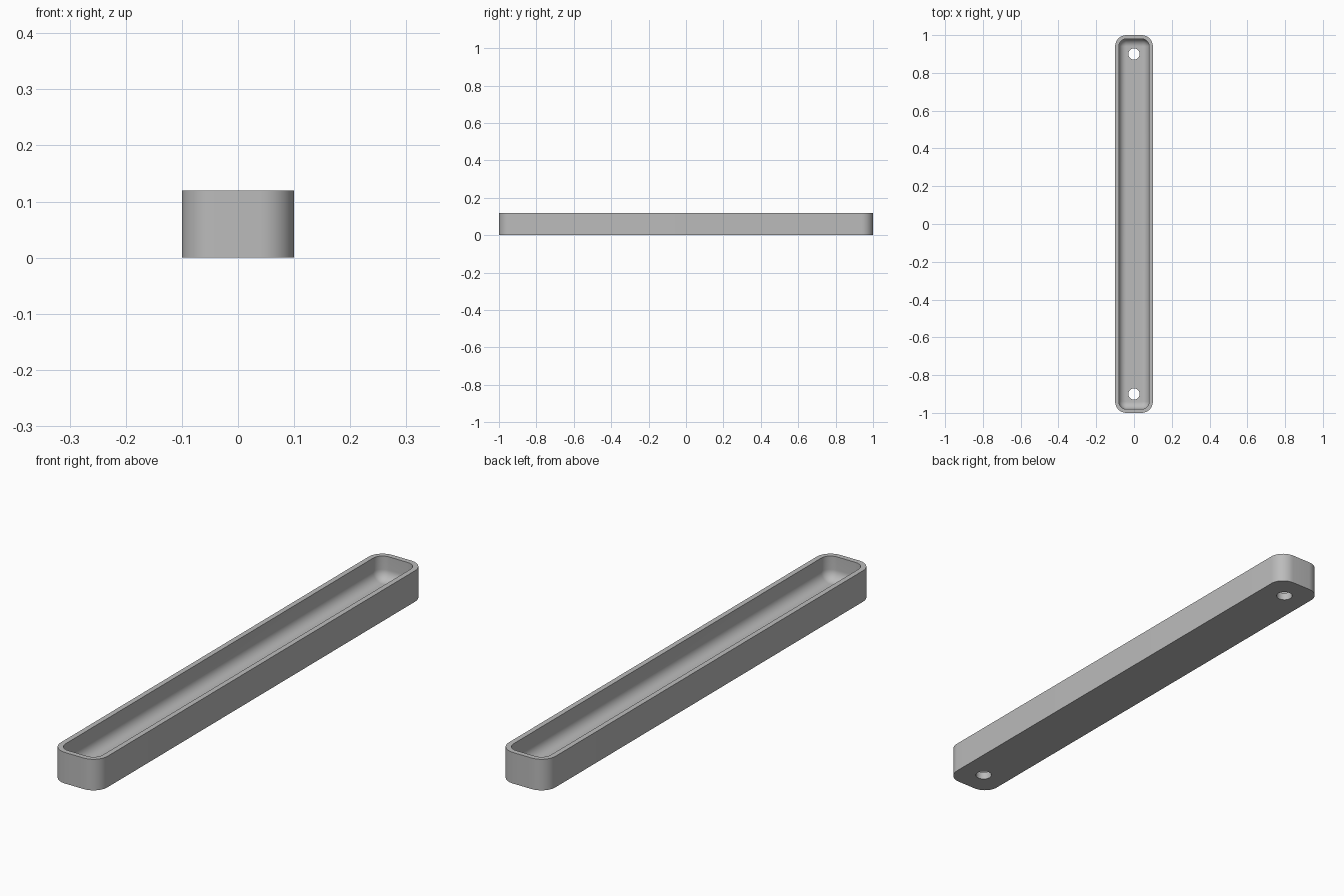
import bpy, bmesh, math

cube = bpy.data.objects.get("Cube")
if cube:
    bpy.data.objects.remove(cube, do_unlink=True)

HALF_W, HALF_L, HEIGHT, CORNER = 0.1, 1.0, 0.12, 0.06
WALL, FLOOR, FILLET = 0.02, 0.03, 0.039
HOLE_Y, HOLE_R = 0.9, 0.03
STEPS = 12

grey = bpy.data.materials.new("plain grey")
grey.use_nodes = True
grey.diffuse_color = (0.5, 0.5, 0.5, 1)
grey.node_tree.nodes["Principled BSDF"].inputs["Base Color"].default_value = (0.5, 0.5, 0.5, 1)


def rounded_loop(bm, inset, z):
    """Ring of vertices round the tray, moved inwards by inset."""
    radius = CORNER - inset
    cx, cy = HALF_W - CORNER, HALF_L - CORNER
    ring = []
    for quarter, (sx, sy) in enumerate(((1, 1), (-1, 1), (-1, -1), (1, -1))):
        for i in range(STEPS + 1):
            a = (quarter + i / STEPS) * math.pi / 2
            ring.append(bm.verts.new((sx * cx + radius * math.cos(a),
                                      sy * cy + radius * math.sin(a), z)))
    return ring


# Tray: outer wall, rim, inner wall, then a rounded fillet down to the floor
profile = [(0, 0), (0, HEIGHT), (WALL, HEIGHT)]
for i in range(STEPS + 1):
    a = i / STEPS * math.pi / 2
    profile.append((WALL + FILLET * (1 - math.cos(a)),
                    FLOOR + FILLET * (1 - math.sin(a))))

bm = bmesh.new()
rings = [rounded_loop(bm, inset, z) for inset, z in profile]
for low, high in zip(rings, rings[1:]):
    for i in range(len(low)):
        j = (i + 1) % len(low)
        bm.faces.new((low[i], low[j], high[j], high[i]))
bm.faces.new(rings[0][::-1])
bm.faces.new(rings[-1])
mesh = bpy.data.meshes.new("tray")
bm.to_mesh(mesh)
bm.free()
mesh.materials.append(grey)
tray = bpy.data.objects.new("tray", mesh)
bpy.context.collection.objects.link(tray)

# Screw holes through the floor near both ends
for side, name in ((-1, "front_hole_cutter"), (1, "back_hole_cutter")):
    bpy.ops.mesh.primitive_cylinder_add(vertices=32, radius=HOLE_R, depth=0.3,
                                        location=(0, side * HOLE_Y, 0))
    cutter = bpy.context.object
    cutter.name = name
    cutter.data.materials.append(grey)
    cut = tray.modifiers.new(name, 'BOOLEAN')
    cut.operation, cut.solver, cut.object = 'DIFFERENCE', 'EXACT', cutter
    bpy.ops.object.select_all(action='DESELECT')
    tray.select_set(True)
    bpy.context.view_layer.objects.active = tray
    bpy.ops.object.modifier_apply(modifier=cut.name)
    bpy.data.objects.remove(cutter, do_unlink=True)

bpy.ops.object.shade_smooth_by_angle(angle=math.radians(30))
